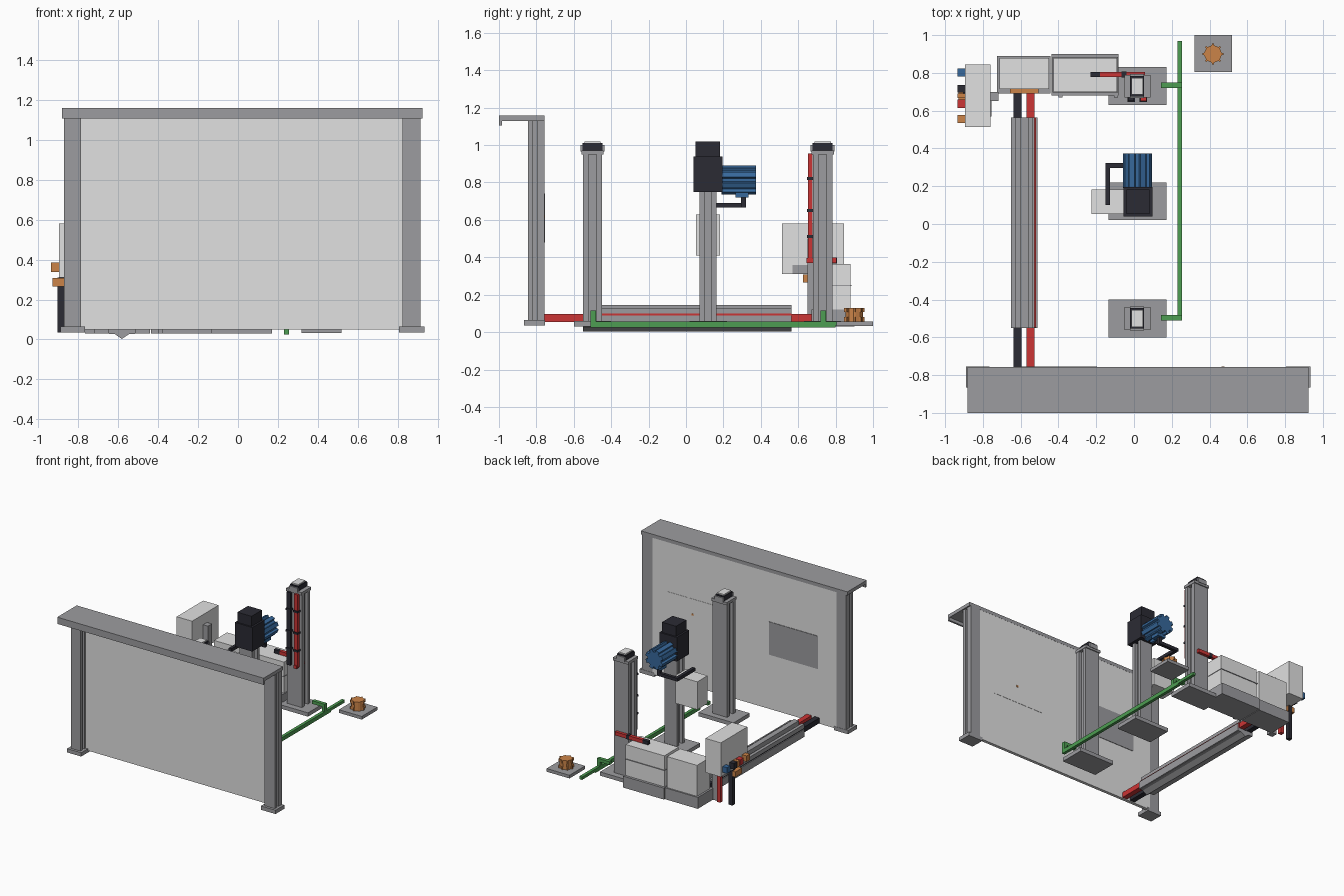
import bpy, bmesh, math

if "Cube" in bpy.data.objects:
    bpy.data.objects.remove(bpy.data.objects["Cube"])

def material(name, r, g, b):
    m = bpy.data.materials.new(name)
    m.diffuse_color = (r, g, b, 1)
    m.use_nodes = True
    m.node_tree.nodes["Principled BSDF"].inputs["Base Color"].default_value = m.diffuse_color
    return m

LIGHT = material("light_grey", .75, .75, .75)
GREY = material("mid_grey", .335, .335, .35)
DARK = material("charcoal", .024, .024, .034)
RED = material("red", .6, .035, .035)
BLUE = material("blue", .038, .14, .33)
GREEN = material("green", .075, .34, .085)
ORANGE = material("orange", .6, .23, .065)

def prism(name, pts, lo, hi, mat, axis="z"):
    """Extrude a 2D outline along an axis; pts are (x, y) for z, (x, z) for y, (y, z) for x."""
    place = {"z": lambda a, b, t: (a, b, t),
             "y": lambda a, b, t: (a, t, b),
             "x": lambda a, b, t: (t, a, b)}[axis]
    bm = bmesh.new()
    rings = [[bm.verts.new(place(a, b, t)) for a, b in pts] for t in (lo, hi)]
    bm.faces.new(rings[0])
    bm.faces.new(rings[1])
    n = len(pts)
    for i in range(n):
        j = (i + 1) % n
        bm.faces.new((rings[0][i], rings[0][j], rings[1][j], rings[1][i]))
    bmesh.ops.recalc_face_normals(bm, faces=bm.faces)
    me = bpy.data.meshes.new(name)
    bm.to_mesh(me)
    bm.free()
    me.materials.append(mat)
    ob = bpy.data.objects.new(name, me)
    ob.location.x = .004
    bpy.context.collection.objects.link(ob)
    return ob

def box(name, x0, x1, y0, y1, z0, z1, mat):
    return prism(name, [(x0, y0), (x1, y0), (x1, y1), (x0, y1)], z0, z1, mat)

def slotted_post(name, x0, x1, y0, y1, s0, s1, depth, z0, z1, mat=GREY):
    """Upright with a slot between y = s0 and s1 on both x sides."""
    pts = [(x0, y0), (x1, y0), (x1, s0), (x1 - depth, s0), (x1 - depth, s1), (x1, s1),
           (x1, y1), (x0, y1), (x0, s1), (x0 + depth, s1), (x0 + depth, s0), (x0, s0)]
    return prism(name, pts, z0, z1, mat)

def toothed(cx, cy, r_out, r_in, teeth, duty, phase=0):
    """Toothed wheel outline; duty is the share of each step taken by the tooth."""
    pts = []
    step = 2 * math.pi / teeth
    for i in range(teeth):
        for f, r in ((-duty / 2, r_out), (duty / 2, r_out), (duty / 2 + .06, r_in), (1 - duty / 2 - .06, r_in)):
            a = (i + f + phase) * step
            pts.append((cx + r * math.cos(a), cy + r * math.sin(a)))
    return pts

# Large framed wall with overhanging cap
box("wall_panel", -.80, .83, -.782, -.758, .05, 1.13, LIGHT)
for side, x0, x1 in (("left", -.875, -.79), ("right", .82, .91)):
    slotted_post(side + "_wall_post", x0, x1, -.845, -.757, -.818, -.797, .02, .06, 1.13)
    box(side + "_wall_foot", x0 - .018, x1 + .02, -.865, -.755, .035, .065, GREY)
prism("wall_cap", [(-1, 1.158), (-1, 1.105), (-.985, 1.105), (-.985, 1.13), (-.757, 1.13), (-.757, 1.158)],
      -.885, .92, GREY, "x")
box("dark_wall_plate", -.63, -.2, -.76, -.754, .48, .74, GREY)
box("pale_wall_plate", .24, .69, -.76, -.756, .48, .74, LIGHT)
box("wall_marker", .46, .475, -.758, -.754, .61, .625, ORANGE)

# Two tall towers
for name, cy in (("front", -.5), ("back", .73)):
    box(name + "_tower_base", -.14, .167, cy - .1, cy + .1, .03, .06, GREY)
    slotted_post(name + "_tower", -.05, .08, cy - .052, cy + .052, cy - .022, cy + .022, .025, .06, .95)
    box(name + "_tower_collar", -.053, .083, cy - .06, cy + .06, .95, .972, GREY)
    box(name + "_tower_cap", -.024, .05, cy - .054, cy + .054, .972, 1.01, DARK)
    for dy in (-.064, .054):
        box(name + "_tower_cheek", -.024, .05, cy + dy, cy + dy + .01, .965, 1.0, GREY)
    box(name + "_tower_top", -.017, .043, cy - .044, cy + .044, 1.01, 1.02, LIGHT)

# Middle column with drive head
box("column_base", -.14, .167, .02, .22, .03, .06, GREY)
slotted_post("column", -.04, .07, .072, .162, .098, .136, .025, .06, .76)
box("column_cabinet", -.23, -.04, .053, .182, .41, .63, LIGHT)
box("drive_head", -.06, .093, .04, .195, .75, .94, DARK)
box("drive_head_top", -.045, .078, .052, .183, .94, 1.02, DARK)
prism("motor", toothed(.014, .813, .078, .06, 8, .5, .5), .19, .373, BLUE, "y")
box("motor_terminal_box", -.02, .05, .265, .335, .72, .76, BLUE)
box("motor_cable_drop", 0, .026, .295, .322, .665, .722, DARK)
box("motor_cable_cross", -.155, .026, .297, .322, .665, .69, DARK)
box("motor_cable_run", -.155, -.13, .10, .322, .665, .69, DARK)

# Red and black risers on the back tower
for name, x, mat in (("black_riser", -.035, DARK), ("red_riser", .03, RED)):
    box(name, x, x + .032, .652, .676, .38, .955, mat)
    for z in (.51, .65, .82):
        box("riser_clip", x - .004, x + .036, .646, .68, z - .008, z + .008, DARK)
box("red_link", .03, .055, .645, .80, .37, .395, RED)
box("red_cross_bar", -.185, .055, .777, .805, .37, .398, RED)
box("black_cross_bar_end", -.235, -.185, .777, .805, .37, .398, DARK)
box("cross_bar_joint", -.07, -.045, .775, .807, .368, .40, DARK)

# Green ground pipe with two branches
box("green_pipe", .226, .25, -.51, .80, .025, .056, GREEN)
box("green_pipe_end", .226, .25, .80, .97, .034, .056, GREEN)
for y in (-.51, .72):
    box("green_riser", .226, .25, y, y + .028, .05, .115, GREEN)
    box("green_branch", .14, .25, y, y + .028, .09, .115, GREEN)

# Small pump on its own plate
box("pump_plate", .315, .515, .805, 1.0, .033, .058, GREY)
prism("pump_body", toothed(.414, .90, .048, .046, 8, .3), .058, .13, ORANGE)
for z in (.058, .107):
    prism("pump_flange", toothed(.414, .90, .055, .044, 8, .2), z, z + .023, ORANGE)

# Long rail carrying a red and a black bar
prism("rail_keel", [(-.65, .055), (-.65, .028), (-.622, .028), (-.585, .003), (-.548, .028),
                    (-.52, .028), (-.52, .055)], -.55, .565, GREY, "y")
box("red_bar", -.572, -.53, -.757, .70, .055, .097, RED)
box("red_bar_lip", -.535, -.523, -.549, .564, .055, .099, RED)
box("black_bar", -.642, -.60, -.757, .70, .055, .097, DARK)
box("black_bar_lip", -.647, -.635, -.549, .564, .055, .099, DARK)
prism("rail_cover", [(-.655, .097), (-.531, .097), (-.531, .13), (-.542, .13), (-.542, .11), (-.563, .11),
                     (-.563, .145), (-.607, .145), (-.607, .11), (-.63, .11), (-.63, .13), (-.655, .13)],
      -.55, .565, GREY, "y")
for x in (-.655, -.522):
    box("rail_side", x, x + .007, -.55, .565, .03, .088, GREY)
box("rail_end_plate", -.66, -.51, .69, .715, .05, .13, ORANGE)

# Cabinets on plinths; the right one is split by a seam
box("left_plinth", -.73, -.445, .69, .89, .03, .12, GREY)
box("left_cabinet", -.715, -.453, .715, .878, .12, .365, LIGHT)
box("right_plinth", -.44, -.085, .68, .90, .03, .12, GREY)
box("right_cabinet_lower", -.43, -.093, .70, .88, .12, .247, LIGHT)
box("right_cabinet_seam", -.435, -.09, .697, .885, .247, .253, GREY)
box("right_cabinet_upper", -.43, -.093, .70, .88, .253, .365, LIGHT)
for x in (-.405, -.11):
    box("cabinet_foot", x, x + .022, .67, .69, .03, .12, GREY)

# Control box on a post, with coloured connectors
box("control_post", -.77, -.722, .65, .70, .03, .50, GREY)
box("control_bracket", -.768, -.758, .57, .66, .31, .36, GREY)
box("control_box", -.9, -.765, .513, .845, .31, .58, LIGHT)
for name, y0, y1, mat in (("blue", .78, .822, BLUE), ("black", .697, .737, DARK), ("orange", .667, .692, ORANGE),
                          ("red", .615, .66, RED), ("tan", .535, .578, ORANGE)):
    box(name + "_connector", -.939, -.895, y0, y1, .338, .385, mat)
box("black_down_pipe", -.908, -.876, .68, .712, .035, .31, DARK)
box("pipe_collar", -.932, -.872, .625, .71, .265, .307, ORANGE)
box("red_down_pipe", -.815, -.785, .70, .73, .04, .31, RED)
